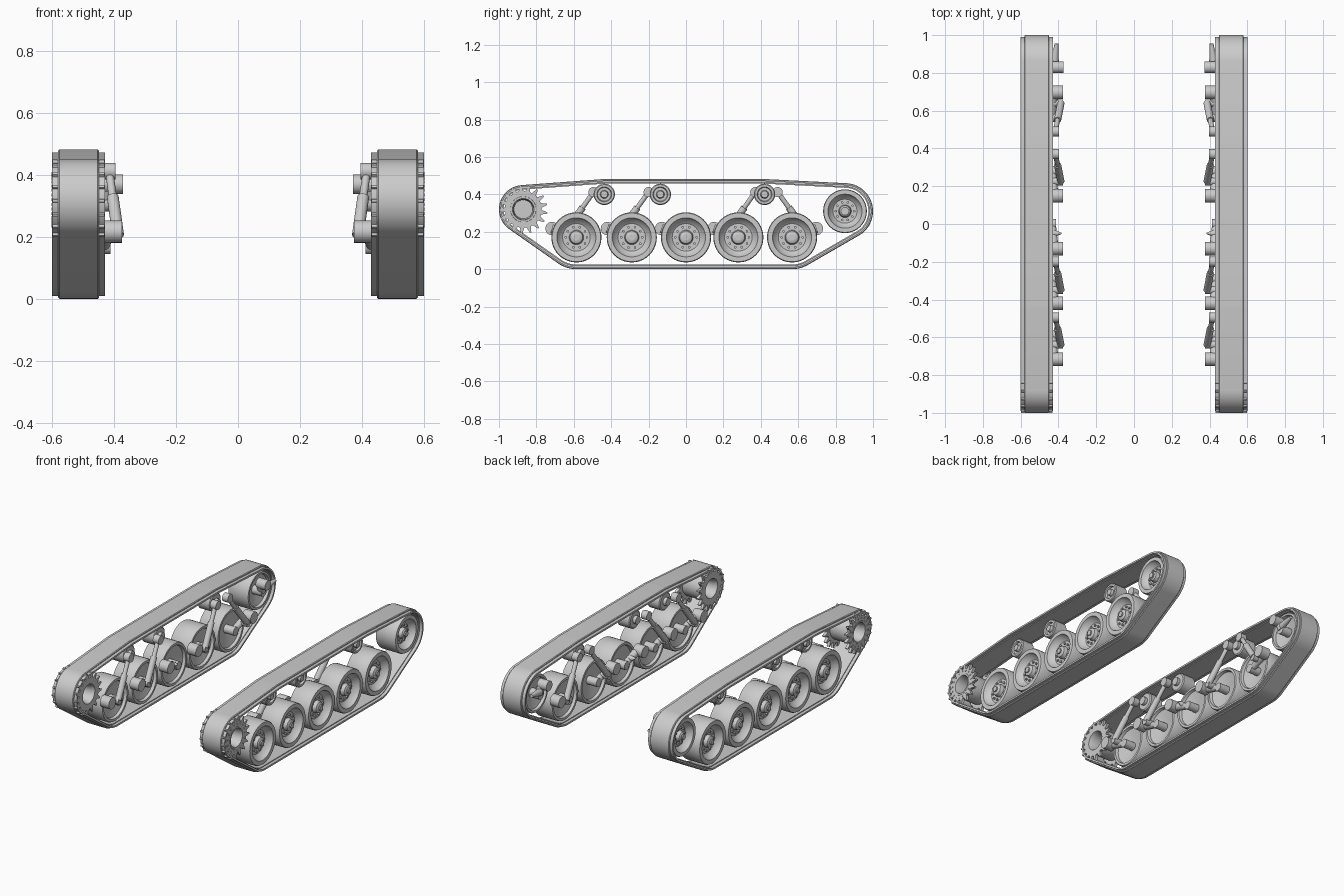
import bpy, bmesh
from math import cos, sin, pi, radians
from mathutils import Vector, geometry

cube = bpy.data.objects.get("Cube")
if cube:
    bpy.data.objects.remove(cube)

steel = bpy.data.materials.new("grey steel")
steel.use_nodes = True
GREY = (0.6, 0.6, 0.6, 1)
steel.diffuse_color = GREY
steel.node_tree.nodes["Principled BSDF"].inputs["Base Color"].default_value = GREY

# Layout in (y, z) for one side; the mirror makes the other
WHEEL_R, WHEEL_Z = 0.134, 0.17
WHEELS = [-0.586, -0.29, 0.0, 0.28, 0.567]
ROLLERS = [-0.437, -0.137, 0.42]
ROLLER_Z = 0.40
SPROCKET = (-0.87, 0.32)
IDLER = (0.85, 0.31)


def finish(name, bm, angle=35):
    """Turn a bmesh into a mirrored, shaded object."""
    bmesh.ops.remove_doubles(bm, verts=bm.verts, dist=1e-5)
    bmesh.ops.recalc_face_normals(bm, faces=bm.faces)
    mesh = bpy.data.meshes.new(name)
    bm.to_mesh(mesh)
    bm.free()
    mesh.materials.append(steel)
    mesh.shade_smooth()
    mesh.set_sharp_from_angle(angle=radians(angle))
    obj = bpy.data.objects.new(name, mesh)
    bpy.context.scene.collection.objects.link(obj)
    obj.modifiers.new("both_sides", 'MIRROR').use_mirror_merge = False
    return obj


def skin(bm, loops, closed=False):
    """Bridge vertex loops of equal length."""
    rings = [[bm.verts.new(p) for p in loop] for loop in loops]
    if closed:
        rings.append(rings[0])
    n = len(rings[0])
    for a, b in zip(rings, rings[1:]):
        for i in range(n):
            j = (i + 1) % n
            bm.faces.new((a[i], a[j], b[j], b[i]))


def lathe(bm, profile, centre, closed=False, n=40):
    """Spin an (x, radius) profile about an axle along x."""
    y, z = centre
    skin(bm, [[(x, y + max(r, 1e-6) * cos(2 * pi * i / n), z + max(r, 1e-6) * sin(2 * pi * i / n))
               for i in range(n)] for x, r in profile], closed)


def rod(bm, a, b, r1, r2=None, n=20):
    """Capped cylinder or cone between two points."""
    a, b = Vector(a), Vector(b)
    d = b - a
    m = d.to_track_quat('Z', 'Y').to_matrix().to_4x4()
    m.translation = (a + b) / 2
    bmesh.ops.create_cone(bm, cap_ends=True, segments=n, radius1=r1,
                          radius2=r1 if r2 is None else r2, depth=d.length, matrix=m)


def axle(bm, x0, x1, centre, r, n=20):
    rod(bm, (x0, *centre), (x1, *centre), r, n=n)


def around(centre, r, count):
    for i in range(count):
        t = 2 * pi * i / count
        yield centre[0] + r * cos(t), centre[1] + r * sin(t)


# Track belt: hull around the running gear
def belt_path(inset):
    circles = [(SPROCKET, 0.13), (IDLER, 0.15), ((WHEELS[0], WHEEL_Z), 0.17),
               ((WHEELS[-1], WHEEL_Z), 0.17), ((ROLLERS[0], ROLLER_Z), 0.082),
               ((ROLLERS[-1], ROLLER_Z), 0.082)]
    pts = [Vector(p) for c, r in circles for p in around(c, r, 72)]
    hull = [pts[i] for i in geometry.convex_hull_2d(pts)]
    out = []
    for i, p in enumerate(hull):
        d = hull[(i + 1) % len(hull)] - hull[i - 1]
        out.append(p + Vector((-d.y, d.x)).normalized() * inset)
    mid = sum(hull, Vector((0, 0))) / len(hull)
    # keep the inset pointing inward whichever way the hull winds
    if (out[0] - mid).length > (hull[0] - mid).length:
        out = [2 * p - q for p, q in zip(hull, out)]
    return out


def belt(name, section):
    bm = bmesh.new()
    skin(bm, [[(x, *p) for p in belt_path(inset)] for x, inset in section], True)
    finish(name, bm)


belt("track_pad", [(0.449, 0.004), (0.453, 0), (0.577, 0), (0.581, 0.004),
                   (0.581, 0.025), (0.449, 0.025)])
belt("track_edge", [(0.43, 0.009), (0.60, 0.009), (0.60, 0.02), (0.43, 0.02)])


# Wheels with a dished outer face, bolts and hub
def wheel(bm, centre, r):
    lathe(bm, [(0.485, 0), (0.48, 0.3 * r), (0.462, 0.82 * r), (0.445, 0.86 * r),
               (0.445, 0.97 * r), (0.452, r), (0.575, r), (0.583, 0.97 * r),
               (0.583, 0.78 * r), (0.562, 0.72 * r), (0.545, 0.55 * r),
               (0.545, 0.29 * r), (0.568, 0.25 * r), (0.574, 0.18 * r), (0.574, 0)], centre)
    for p in around(centre, 0.42 * r, 10):
        axle(bm, 0.54, 0.555, p, 0.007, 6)
    axle(bm, 0.57, 0.582, centre, 0.017, 8)


bm = bmesh.new()
for y in WHEELS:
    wheel(bm, (y, WHEEL_Z), WHEEL_R)
finish("road_wheels", bm)
bm = bmesh.new()
wheel(bm, IDLER, 0.117)
finish("idler_wheel", bm)

# Return rollers with brackets on the inner side
bm = bmesh.new()
for y in ROLLERS:
    c = (y, ROLLER_Z)
    lathe(bm, [(0.45, 0), (0.45, 0.05), (0.455, 0.057), (0.535, 0.057), (0.54, 0.052),
               (0.54, 0.04), (0.528, 0.036), (0.528, 0.022), (0.545, 0.018), (0.545, 0)], c, n=32)
    axle(bm, 0.43, 0.46, c, 0.025)
finish("return_rollers", bm)

# Sprocket: two toothed rings on a hollow drum
TEETH = 17
bm = bmesh.new()
for x0, x1 in ((0.431, 0.449), (0.581, 0.599)):
    outer, inner = [], []
    for i in range(TEETH):
        for f, r in ((0.0, 0.098), (0.25, 0.1), (0.5, 0.13), (0.66, 0.13), (0.9, 0.1)):
            t = 2 * pi * (i + f) / TEETH
            d = Vector((cos(t), sin(t)))
            outer.append(Vector(SPROCKET) + d * r)
            inner.append(Vector(SPROCKET) + d * 0.06)
    skin(bm, [[(x, *p) for p in ring] for x, ring in
              ((x0, inner), (x0, outer), (x1, outer), (x1, inner))], True)
lathe(bm, [(0.435, 0.072), (0.46, 0.08), (0.57, 0.08), (0.595, 0.072), (0.60, 0.068),
           (0.60, 0.058), (0.585, 0.054), (0.54, 0.05), (0.46, 0.05), (0.432, 0.06)],
      SPROCKET, True)
axle(bm, 0.505, 0.525, SPROCKET, 0.055, 32)
for p in around(SPROCKET, 0.085, TEETH):
    axle(bm, 0.594, 0.602, p, 0.005, 6)
finish("drive_sprocket", bm, 30)

# Swing arms: pivot tube, tapered arm and wheel axle
bm = bmesh.new()
for i, y in enumerate(WHEELS):
    back = -1 if i < 4 else 1
    pivot = (y + back * 0.13, 0.217)
    hub = (y, WHEEL_Z)
    axle(bm, 0.375, 0.437, pivot, 0.036, 24)
    rod(bm, (0.425, *pivot), (0.432, *hub), 0.026, 0.018)
    axle(bm, 0.412, 0.49, hub, 0.026, 24)
    if i == 2:
        rod(bm, (0.425, y - 0.05, 0.195), (0.385, y - 0.05, 0.205), 0.02, 0.004)
finish("swing_arms", bm)

# Dampers leaning from the arms up to the hull mounts
bm = bmesh.new()
for low, high in ((-0.64, -0.495), (-0.35, -0.2), (0.225, 0.37), (0.64, 0.49)):
    a, b = Vector((0.387, low, 0.205)), Vector((0.416, high, 0.412))
    rod(bm, a, a.lerp(b, 0.6), 0.019)
    rod(bm, a.lerp(b, 0.55), b, 0.013)
    axle(bm, 0.375, 0.43, (low, 0.2), 0.02)
    axle(bm, 0.396, 0.436, (high, 0.412), 0.027)
finish("dampers", bm)

# Idler crank with pivot tube and adjusting finger
bm = bmesh.new()
pivot = (0.83, 0.37)
axle(bm, 0.372, 0.437, pivot, 0.031, 24)
rod(bm, (0.425, *pivot), (0.43, *IDLER), 0.026, 0.022)
axle(bm, 0.415, 0.49, IDLER, 0.028, 24)
rod(bm, (0.42, 0.86, 0.33), (0.41, 0.955, 0.345), 0.022, 0.01)
finish("idler_crank", bm)
